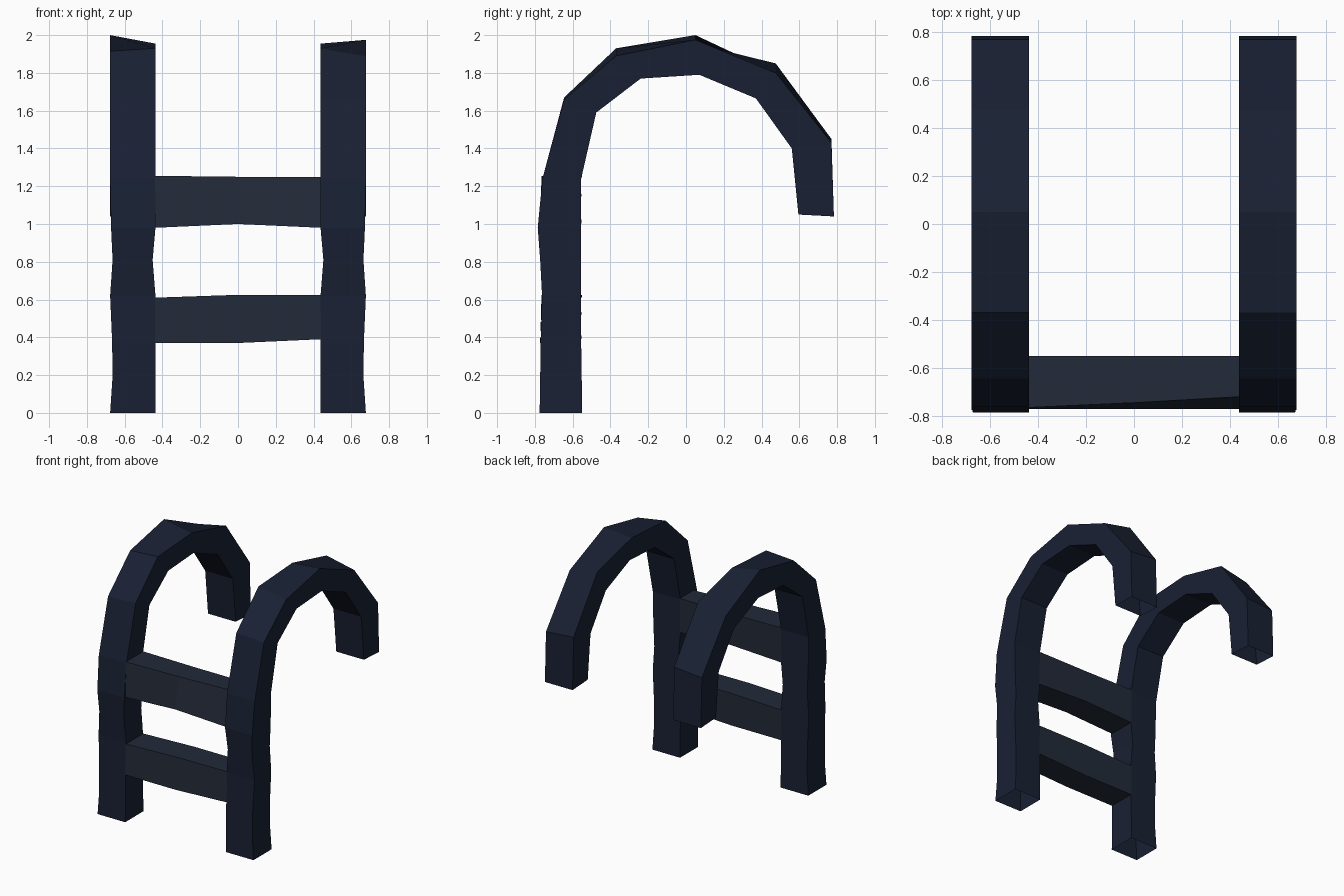
import bpy, bmesh

def material(name, rgb):
    m = bpy.data.materials.new(name)
    m.diffuse_color = (*rgb, 1)
    return m

NAVY = material("dark_navy", (0.0095, 0.0145, 0.033))
SLATE = material("dark_slate", (0.016, 0.023, 0.040))

def tube(name, rings, mat):
    """Open-ended four-sided tube through a list of 4-point rings."""
    bm = bmesh.new()
    loops = [[bm.verts.new(p) for p in ring] for ring in rings]
    for a, b in zip(loops, loops[1:]):
        for i in range(4):
            j = (i + 1) % 4
            bm.faces.new((a[i], a[j], b[j], b[i]))
    bmesh.ops.recalc_face_normals(bm, faces=bm.faces)
    me = bpy.data.meshes.new(name)
    bm.to_mesh(me)
    bm.free()
    me.materials.append(mat)
    ob = bpy.data.objects.new(name, me)
    bpy.context.collection.objects.link(ob)
    return ob

# Rail rings: outer edge y, z (inboard side), z (outboard side),
# inner edge y, z, then inboard x and outboard x
RAIL = [
    (-0.775, 0.00, 0.00, -0.55, 0.00, 0.437, 0.677),
    (-0.772, 0.18, 0.18, -0.552, 0.18, 0.437, 0.665),
    (-0.77, 0.37, 0.37, -0.555, 0.37, 0.437, 0.666),
    (-0.762, 0.62, 0.62, -0.555, 0.62, 0.437, 0.677),
    (-0.772, 0.81, 0.81, -0.555, 0.81, 0.452, 0.664),
    (-0.785, 0.98, 0.98, -0.555, 0.98, 0.437, 0.672),
    (-0.76, 1.24, 1.24, -0.555, 1.24, 0.437, 0.677),
    (-0.645, 1.67, 1.66, -0.475, 1.59, 0.437, 0.677),
    (-0.37, 1.93, 1.89, -0.24, 1.77, 0.437, 0.677),
    (0.05, 1.955, 1.975, 0.07, 1.79, 0.437, 0.677),
    (0.475, 1.85, 1.80, 0.37, 1.665, 0.437, 0.677),
    (0.77, 1.45, 1.43, 0.56, 1.40, 0.437, 0.677),
    (0.783, 1.04, 1.04, 0.595, 1.05, 0.437, 0.677),
]

# Two curved handrails, the left one peaking slightly higher
for name, s, peak in (("left_handrail", -1, 0.025), ("right_handrail", 1, 0)):
    rings = []
    for yo, zi, zo, yn, zn, xi, xo in RAIL:
        top = zo + (peak if zo > 1.85 else 0)
        rings.append([(s * xi, yo, zi), (s * xo, yo, top),
                      (s * xo, yn, zn), (s * xi, yn, zn)])
    tube(name, rings, NAVY)

# Two slightly bowed steps: x, front y at top, bottom z, top z
STEPS = {
    "lower_step": [(-0.44, -0.765, 0.37, 0.61), (0, -0.765, 0.37, 0.625),
                   (0.44, -0.76, 0.39, 0.625)],
    "upper_step": [(-0.44, -0.765, 0.98, 1.255), (0, -0.745, 1.0, 1.25),
                   (0.44, -0.72, 0.98, 1.25)],
}
for name, stations in STEPS.items():
    tube(name, [[(x, -0.772, lo), (x, yf, hi), (x, -0.55, hi), (x, -0.555, lo)]
                for x, yf, lo, hi in stations], SLATE)
